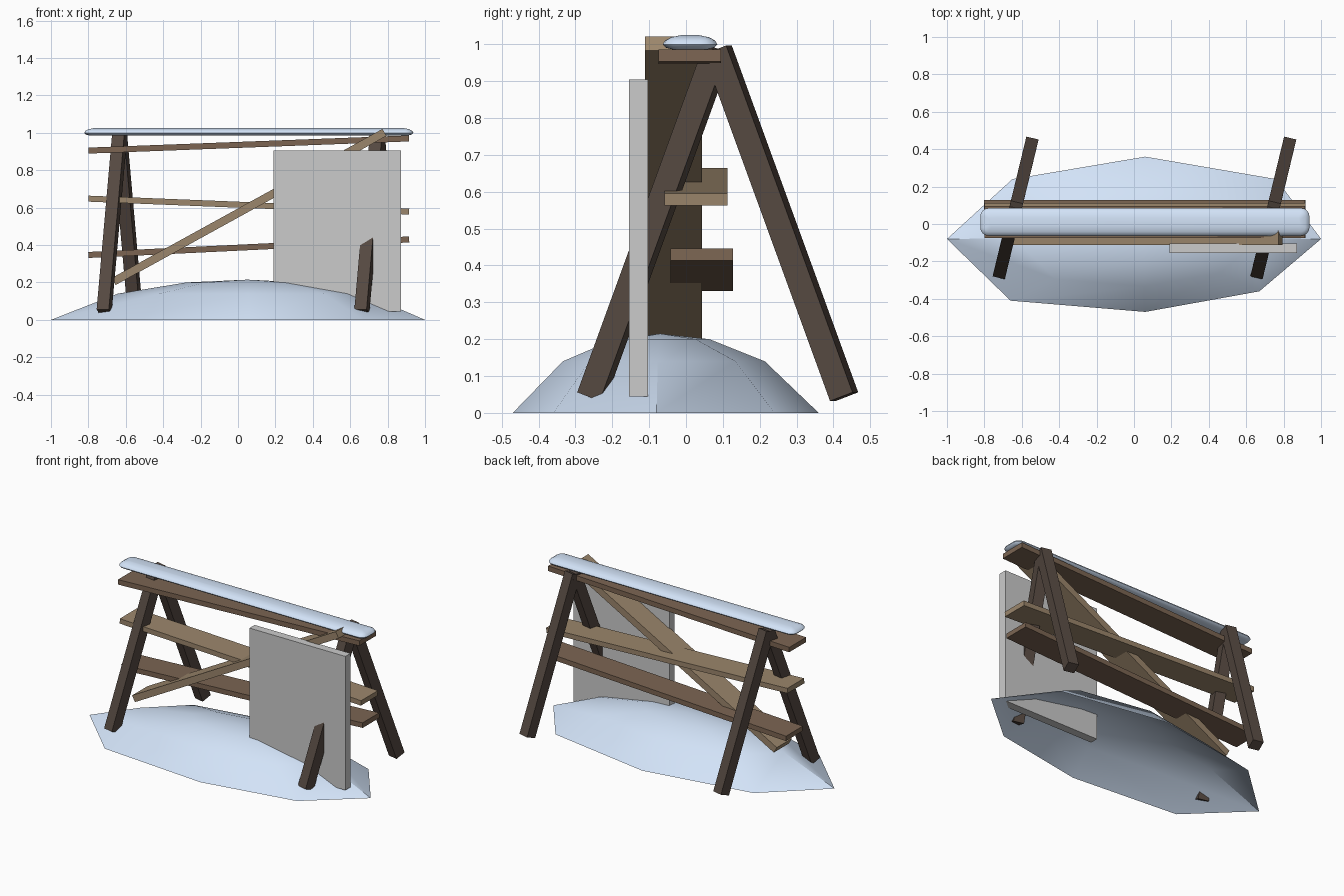
import bpy, bmesh, math
from mathutils import Vector

if "Cube" in bpy.data.objects:
    bpy.data.objects.remove(bpy.data.objects["Cube"])


def material(name, rgb):
    m = bpy.data.materials.new(name)
    m.diffuse_color = (*rgb, 1)
    m.use_nodes = True
    m.node_tree.nodes["Principled BSDF"].inputs["Base Color"].default_value = m.diffuse_color
    return m


SNOW = material("snow", (0.65, 0.77, 0.94))
DARK = material("dark_wood", (0.09, 0.065, 0.052))
BROWN = material("brown_wood", (0.20, 0.13, 0.085))
PALE = material("pale_wood", (0.33, 0.24, 0.15))


def finish(name, bm, mat=None, smooth=None):
    bmesh.ops.recalc_face_normals(bm, faces=bm.faces)
    me = bpy.data.meshes.new(name)
    bm.to_mesh(me)
    bm.free()
    ob = bpy.data.objects.new(name, me)
    bpy.context.collection.objects.link(ob)
    if mat:
        me.materials.append(mat)
    if smooth:
        bpy.ops.object.select_all(action='DESELECT')
        ob.select_set(True)
        bpy.context.view_layer.objects.active = ob
        bpy.ops.object.shade_smooth_by_angle(angle=math.radians(smooth))
    return ob


def beam(name, a, b, width, thick, side, mat=None):
    """Rectangular board from a to b; width runs along the side vector."""
    a, b, side = Vector(a), Vector(b), Vector(side).normalized()
    up = (b - a).normalized().cross(side)
    bm = bmesh.new()
    bmesh.ops.create_cube(bm, size=1)
    for v in bm.verts:
        x, y, z = v.co
        v.co = a.lerp(b, x + 0.5) + side * (y * width) + up * (z * thick)
    return finish(name, bm, mat)


def loft(bm, rings):
    """Skin a list of equal-length closed rings."""
    vs = [[bm.verts.new(p) for p in r] for r in rings]
    n = len(vs[0])
    for lo, hi in zip(vs, vs[1:]):
        for i in range(n):
            bm.faces.new((lo[i], lo[(i + 1) % n], hi[(i + 1) % n], hi[i]))
    return vs


# Snow mound: eight-sided dome, open underneath
outline = [(1, -0.08), (0.76, 0.24), (0.06, 0.36), (-0.65, 0.24),
           (-1, -0.08), (-0.66, -0.41), (0.06, -0.47), (0.67, -0.36)]
cx, cy = 0.05, -0.07
bm = bmesh.new()
vs = loft(bm, [[(cx + (x - cx) * s, cy + (y - cy) * s, z) for x, y in outline]
               for s, z in ((1, 0), (0.66, 0.14), (0.31, 0.2))])
apex = bm.verts.new((cx, cy, 0.215))
for i in range(8):
    bm.faces.new((vs[-1][i], vs[-1][(i + 1) % 8], apex))
finish("snow_mound", bm, SNOW, 40)

# Two A-frame trestles, turned slightly about z
for label, x in (("left", -0.633), ("right", 0.745)):
    for part, s in (("front", -1), ("back", 1)):
        beam(f"{label}_{part}_leg", (x + s * 0.083, 0.086 + s * 0.343, 0.044),
             (x, 0.086, 0.985), 0.067, 0.067, (0.97, -0.23, 0), DARK)

# Three crooked rails
for name, y, z0, z1, mat in (("top_rail", 0.01, 0.905, 0.970, BROWN),
                             ("middle_rail", 0.027, 0.648, 0.579, PALE),
                             ("lower_rail", 0.043, 0.347, 0.430, BROWN)):
    beam(name, (-0.80, y, z0), (0.915, y, z1), 0.17, 0.032, (0, 1, 0), mat)

# Diagonal brace
beam("diagonal_brace", (-0.665, -0.034, 0.205), (0.783, -0.034, 1.002),
     0.154, 0.043, (0, 1, 0), PALE)

# Upright slab leaning on the front
beam("slab", (0.19, -0.129, 0.475), (0.872, -0.129, 0.475), 0.052, 0.86, (0, 1, 0))


# Snow cap along the top: stacked rounded rectangles
def rounded(inset, z, hx=0.88, hy=0.074, r=0.045):
    pts = []
    for k, (sx, sy) in enumerate(((1, 1), (-1, 1), (-1, -1), (1, -1))):
        for j in range(5):
            t = math.radians(90 * k + 22.5 * j)
            q = max(r - inset, 0.01)
            pts.append((0.058 + sx * (hx - inset - q) + q * math.cos(t),
                        0.011 + sy * (hy - inset - q) + q * math.sin(t), z))
    return pts


bm = bmesh.new()
vs = loft(bm, [rounded(i, z) for i, z in
               ((0.028, 0.986), (0.008, 0.991), (0, 1.0), (0.006, 1.010),
                (0.022, 1.019), (0.05, 1.025))])
bm.faces.new(vs[0])
bm.faces.new(vs[-1])
finish("snow_cap", bm, SNOW, 50)
